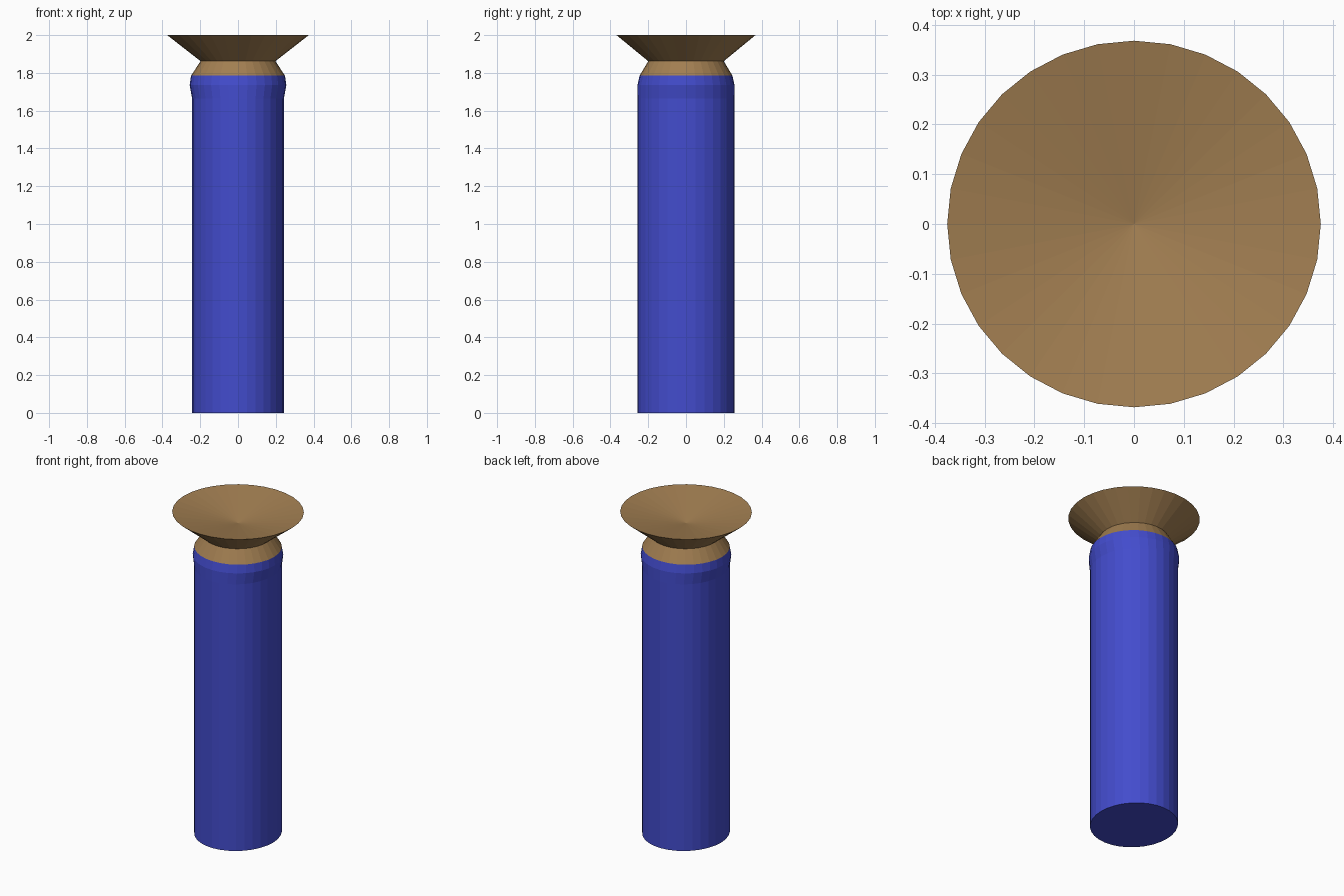
import bpy, bmesh, math

if "Cube" in bpy.data.objects:
    bpy.data.objects.remove(bpy.data.objects["Cube"])

SIDES = 32

def material(name, rgb):
    m = bpy.data.materials.new(name)
    m.diffuse_color = (*rgb, 1.0)
    m.use_nodes = True
    m.node_tree.nodes["Principled BSDF"].inputs["Base Color"].default_value = m.diffuse_color
    return m

brown = material("tan brown", (0.36, 0.21, 0.083))
blue = material("royal blue", (0.056, 0.072, 0.61))

def loft(name, rings, mats, rule=lambda z: 0, bottom=False, apex=None):
    """Stack elliptical rings (rx, ry, z); optional bottom cap and top apex height."""
    bm = bmesh.new()
    loops = []
    for rx, ry, z in rings:
        loops.append([bm.verts.new((rx * math.cos(math.tau * i / SIDES),
                                    ry * math.sin(math.tau * i / SIDES), z))
                      for i in range(SIDES)])
    for a, b in zip(loops, loops[1:]):
        for i in range(SIDES):
            j = (i + 1) % SIDES
            bm.faces.new((a[i], a[j], b[j], b[i]))
    if bottom:
        bm.faces.new(loops[0][::-1])
    if apex is not None:
        tip = bm.verts.new((0, 0, apex))
        for i in range(SIDES):
            bm.faces.new((loops[-1][i], loops[-1][(i + 1) % SIDES], tip))
    for f in bm.faces:
        f.material_index = rule(f.calc_center_median().z)
    me = bpy.data.meshes.new(name)
    bm.to_mesh(me)
    bm.free()
    for m in mats:
        me.materials.append(m)
    ob = bpy.data.objects.new(name, me)
    bpy.context.collection.objects.link(ob)
    return ob

# wrapped tube with swollen collar, and bare shoulder above the blue
loft("tube_body",
     [(0.243, 0.258, 0.0), (0.243, 0.258, 1.665), (0.256, 0.257, 1.735),
      (0.249, 0.246, 1.785), (0.198, 0.200, 1.862)],
     [blue, brown], lambda z: 1 if z > 1.785 else 0, bottom=True)

# flared top with a shallow conical dish
loft("flared_top", [(0.198, 0.200, 1.862), (0.375, 0.368, 2.0)],
     [brown], apex=1.93)
